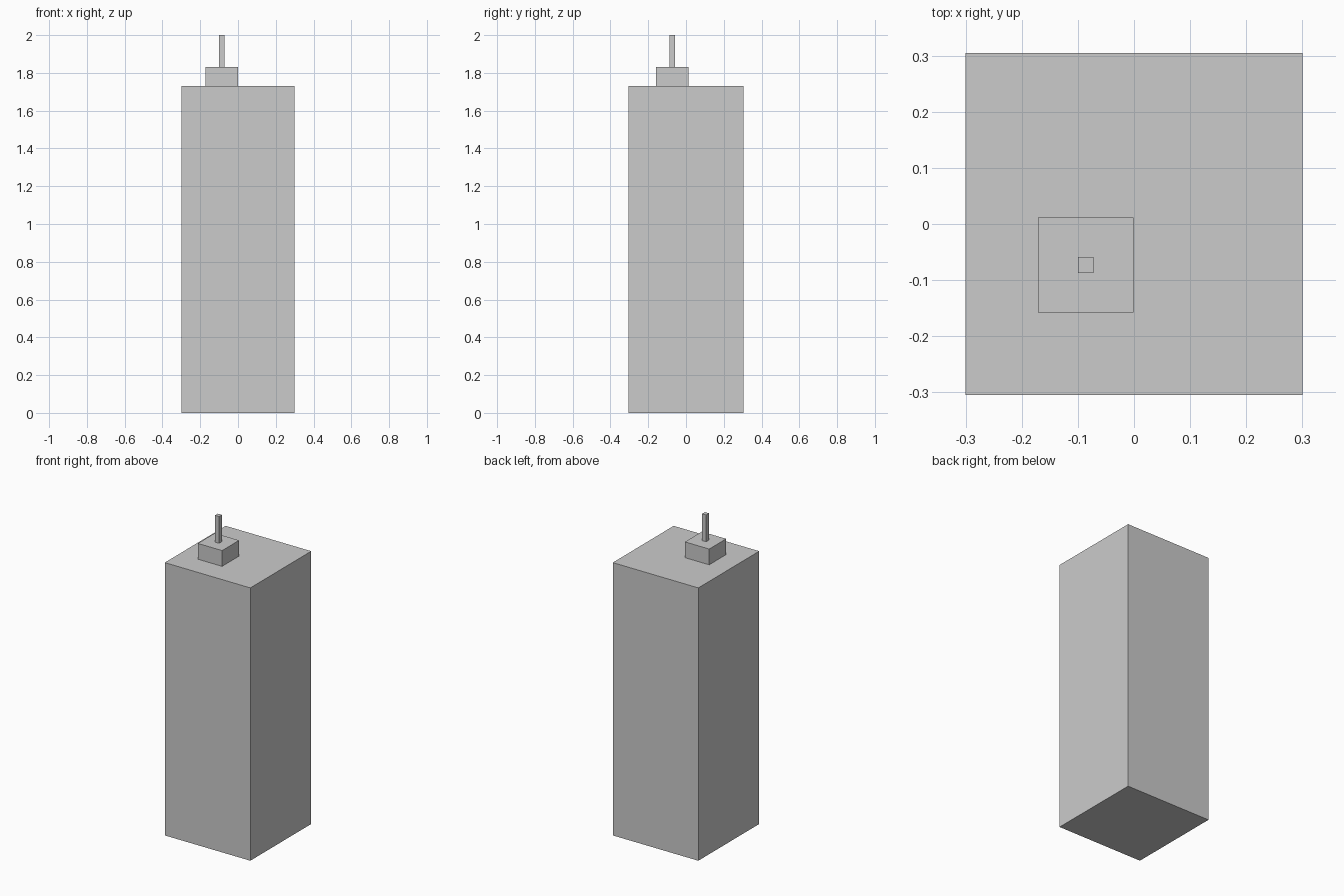
import bpy

if "Cube" in bpy.data.objects:
    bpy.data.objects.remove(bpy.data.objects["Cube"])


def box(name, x, y, z):
    """Axis-aligned box from (min, max) ranges."""
    ranges = (x, y, z)
    bpy.ops.mesh.primitive_cube_add(size=1, location=[(a + b) / 2 for a, b in ranges])
    obj = bpy.context.object
    obj.name = name
    obj.scale = [b - a for a, b in ranges]
    bpy.ops.object.transform_apply(location=False, rotation=False, scale=True)
    return obj


# Tall main block
box("tower_body", (-0.30, 0.30), (-0.305, 0.305), (0, 1.73))
# Small off-centre block on the roof
box("roof_block", (-0.171, -0.001), (-0.158, 0.012), (1.73, 1.83))
# Thin square mast
box("mast", (-0.100, -0.072), (-0.087, -0.059), (1.83, 2.0))
